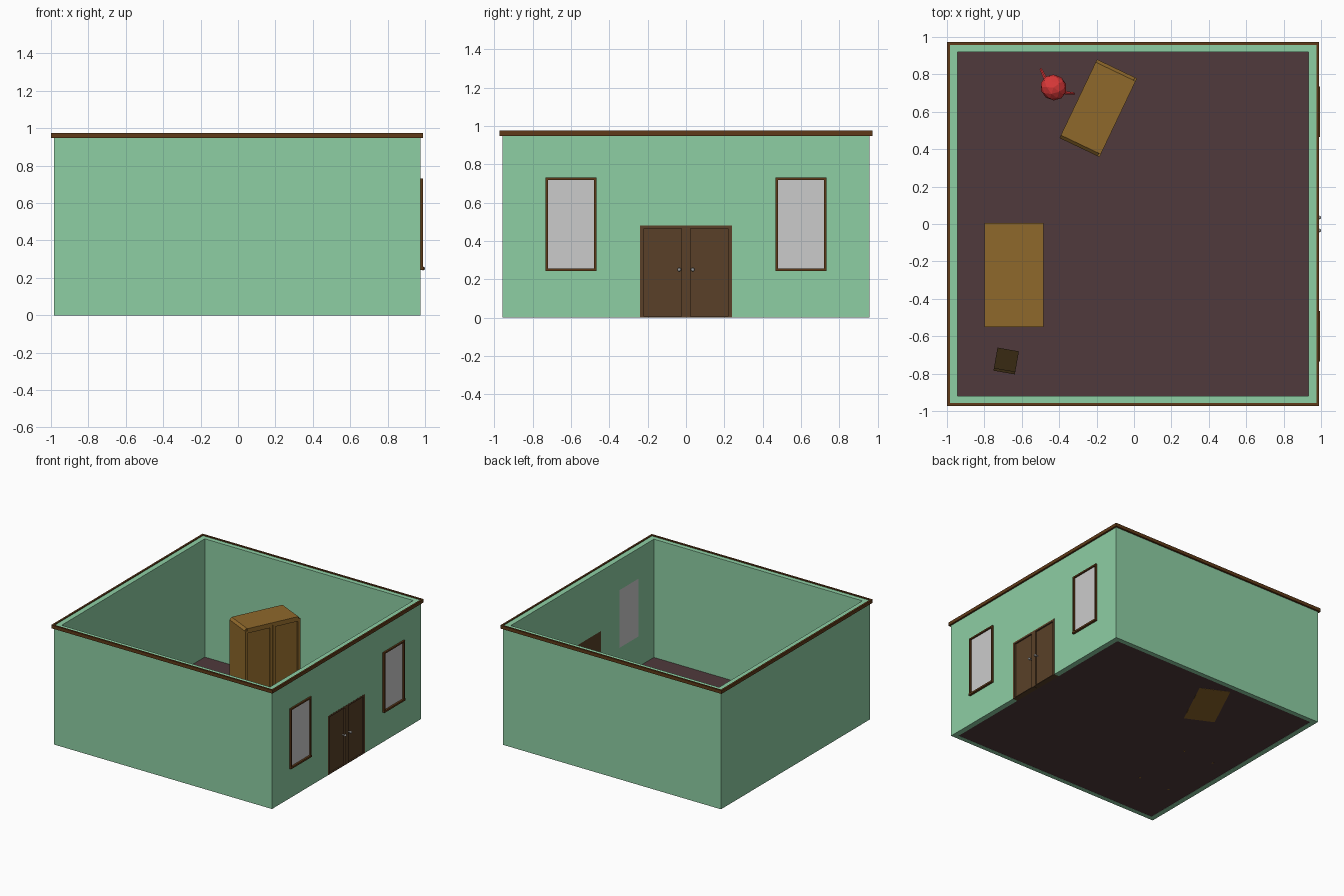
import bpy, bmesh
from math import radians
from mathutils import Matrix, Vector

if "Cube" in bpy.data.objects:
    bpy.data.objects.remove(bpy.data.objects["Cube"])


def material(name, r, g, b):
    m = bpy.data.materials.new(name)
    m.diffuse_color = (r, g, b, 1)
    m.use_nodes = True
    m.node_tree.nodes["Principled BSDF"].inputs["Base Color"].default_value = m.diffuse_color
    return m


GREEN = material("wall_green", 0.27, 0.62, 0.37)
FLOOR = material("floor_brown", 0.08, 0.042, 0.045)
TRIM = material("trim_brown", 0.113, 0.042, 0.009)
DOOR = material("door_brown", 0.10, 0.051, 0.021)
WOOD = material("light_wood", 0.275, 0.14, 0.024)
DARK = material("dark_wood", 0.04, 0.023, 0.006)
RED = material("red", 0.70, 0.04, 0.04)
I = Matrix.Identity(4)


def finish(name, bm, mat, M=I):
    bmesh.ops.recalc_face_normals(bm, faces=bm.faces)
    me = bpy.data.meshes.new(name)
    bm.to_mesh(me)
    bm.free()
    ob = bpy.data.objects.new(name, me)
    ob.matrix_world = M
    bpy.context.collection.objects.link(ob)
    if mat:
        me.materials.append(mat)
    return ob


def box(name, lo, hi, mat=None, M=I):
    lo, hi = Vector(lo), Vector(hi)
    bm = bmesh.new()
    bmesh.ops.create_cube(bm, size=1)
    for v in bm.verts:
        v.co = (lo + hi) / 2 + v.co * (hi - lo)
    return finish(name, bm, mat, M)


def ring(name, outer, inner, w0, w1, mat, axis="z", M=I):
    """Rectangular frame; outer/inner are (u0, v0, u1, v1), swept along axis."""
    put = {"z": lambda u, v, w: (u, v, w),
           "x": lambda u, v, w: (w, u, v),
           "y": lambda u, v, w: (u, w, v)}[axis]
    bm = bmesh.new()
    loops = []
    for (u0, v0, u1, v1), w in ((outer, w0), (outer, w1), (inner, w1), (inner, w0)):
        loops.append([bm.verts.new(put(u, v, w))
                      for u, v in ((u0, v0), (u1, v0), (u1, v1), (u0, v1))])
    for a in range(4):
        p, q = loops[a], loops[(a + 1) % 4]
        for i in range(4):
            j = (i + 1) % 4
            bm.faces.new((p[i], p[j], q[j], q[i]))
    return finish(name, bm, mat, M)


def rod(name, a, b, r0, r1, mat, M=I, sides=6):
    a, b = Vector(a), Vector(b)
    bm = bmesh.new()
    T = Matrix.Translation((a + b) / 2) @ (b - a).to_track_quat("Z", "Y").to_matrix().to_4x4()
    bmesh.ops.create_cone(bm, cap_ends=True, segments=sides, radius1=r0, radius2=r1,
                          depth=(b - a).length, matrix=T)
    return finish(name, bm, mat, M)


def ball(name, c, scale, mat, M=I, sub=2):
    bm = bmesh.new()
    bmesh.ops.create_icosphere(bm, subdivisions=sub, radius=1,
                               matrix=Matrix.Translation(c) @ Matrix.Diagonal((*scale, 1)))
    return finish(name, bm, mat, M)


def place(x, y, deg):
    return Matrix.Translation((x, y, 0)) @ Matrix.Rotation(radians(deg), 4, "Z")


# Room shell, floor and top moulding
XI, XO = 0.933, 0.976
walls = ring("walls", (-0.985, -0.957, XO, 0.957), (-0.943, -0.92, XI, 0.92), 0, 0.968, GREEN)
box("floor", (-0.943, -0.92, 0.001), (XI, 0.92, 0.006), FLOOR)
ring("top_moulding", (-1, -0.972, 0.99, 0.972), (-0.985, -0.957, XO, 0.957), 0.948, 0.975, TRIM)


def cut(name, lo, hi):
    c = box(name, lo, hi)
    c.hide_render = True
    c.hide_viewport = False
    c.display_type = "WIRE"
    m = walls.modifiers.new(name, "BOOLEAN")
    m.operation, m.solver, m.object = "DIFFERENCE", "EXACT", c
    return c


# Openings are cut, baked into the walls, and the cutters removed
cutters = [cut("door_cutter", (0.9, -0.24, -0.1), (1.1, 0.24, 0.48))]
for s in (-1, 1):
    cutters.append(cut("window_cutter", (0.9, s * 0.6 - 0.125, 0.252), (1.1, s * 0.6 + 0.125, 0.722)))
bpy.context.view_layer.update()
baked = bpy.data.meshes.new_from_object(walls.evaluated_get(bpy.context.evaluated_depsgraph_get()))
walls.modifiers.clear()
walls.data = baked
for c in cutters:
    bpy.data.objects.remove(c)

# Windows and double door on the right wall
for s, side in ((-1, "left"), (1, "right")):
    y = s * 0.6
    box(side + "_window_pane", (XI, y - 0.125, 0.252), (XO + 0.002, y + 0.125, 0.722))
    ring(side + "_window_frame", (y - 0.134, 0.255, y + 0.134, 0.73),
         (y - 0.12, 0.256, y + 0.12, 0.718), XO - 0.002, 0.99, TRIM, "x")
    box(side + "_window_sill", (XO - 0.002, y - 0.134, 0.243), (0.994, y + 0.134, 0.257), TRIM)
    ya, yb = sorted((s * 0.001, s * 0.24))
    box(side + "_door_leaf", (XI, ya, 0), (0.966, yb, 0.48), DOOR)
    ring(side + "_door_rim", (ya, 0, yb, 0.48), (ya + 0.022, 0.006, yb - 0.022, 0.465),
         0.964, XO + 0.001, DOOR, "x")
    rod(side + "_door_knob_stem", (0.965, s * 0.035, 0.25), (0.99, s * 0.035, 0.25), 0.005, 0.005, None, sides=8)
    ball(side + "_door_knob", (0.99, s * 0.035, 0.25), (0.01, 0.01, 0.01), None)

# Wardrobe: chamfered carcass with two framed doors
W = place(-0.191, 0.619, 64.5)
bm = bmesh.new()
prof = [(-0.233, 0), (0.233, 0), (0.233, 0.632), (0.216, 0.65), (-0.216, 0.65), (-0.233, 0.632)]
face = bm.faces.new([bm.verts.new((x, -0.106, z)) for x, z in prof])
ext = bmesh.ops.extrude_face_region(bm, geom=[face])["geom"]
bmesh.ops.translate(bm, vec=(0, 0.2245, 0), verts=[v for v in ext if isinstance(v, bmesh.types.BMVert)])
finish("wardrobe_carcass", bm, WOOD, W)
box("wardrobe_plinth", (-0.233, -0.118, 0), (0.233, -0.105, 0.02), WOOD, W)
box("wardrobe_header", (-0.216, -0.118, 0.632), (0.216, -0.105, 0.65), WOOD, W)
for s in (-1, 1):
    xa, xb = sorted((s * 0.002, s * 0.233))
    ring("wardrobe_door_frame", (xa, 0.02, xb, 0.632), (xa + 0.02, 0.04, xb - 0.02, 0.612),
         -0.118, -0.105, WOOD, "y", W)

# Table with tapered legs
box("table_top", (-0.798, -0.55, 0.235), (-0.485, 0.005, 0.26), WOOD)
for x in (-0.779, -0.504):
    for y in (-0.53, -0.015):
        rod("table_leg", (x, y, 0), (x, y, 0.236), 0.009, 0.014, WOOD, sides=8)

# Chair facing the table
C = place(-0.683, -0.73, -10)
box("chair_seat", (-0.058, -0.058, 0.125), (0.058, 0.06, 0.14), DARK, C)
box("chair_back", (-0.058, -0.065, 0.14), (0.058, -0.05, 0.27), DARK, C)
for x in (-0.05, 0.05):
    for y in (-0.05, 0.05):
        box("chair_leg", (x - 0.007, y - 0.007, 0.006), (x + 0.007, y + 0.007, 0.126), DARK, C)

# Faceted red figure behind the wardrobe
F = place(-0.43, 0.73, -37)
ball("figure_body", (0, 0, 0.12), (0.06, 0.055, 0.075), RED, F)
ball("figure_head", (0, 0, 0.23), (0.072, 0.068, 0.065), RED, F)
rod("figure_arm_right", (0.04, 0, 0.15), (0.108, 0.04, 0.11), 0.012, 0.007, RED, F)
rod("figure_arm_left", (-0.04, 0, 0.15), (-0.115, 0.038, 0.11), 0.012, 0.007, RED, F)
for s in (-1, 1):
    rod("figure_leg", (s * 0.028, 0, 0.006), (s * 0.025, 0, 0.08), 0.014, 0.016, RED, F)
